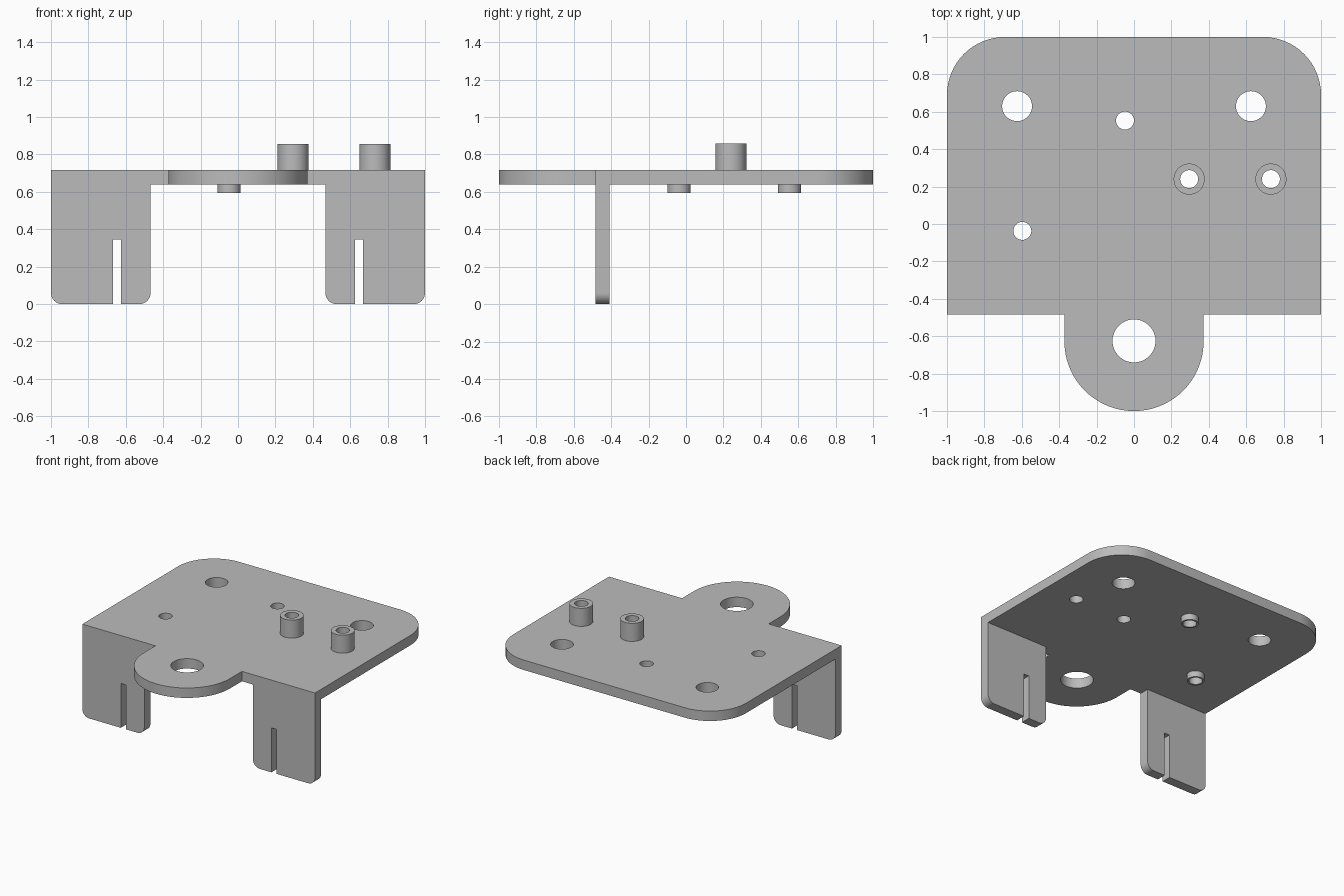
import bpy, bmesh
from math import cos, sin, radians

cube = bpy.data.objects.get("Cube")
if cube:
    bpy.data.objects.remove(cube, do_unlink=True)

grey = bpy.data.materials.new("plain_grey")
grey.use_nodes = True
grey.diffuse_color = (0.5, 0.5, 0.5, 1)
grey.node_tree.nodes["Principled BSDF"].inputs["Base Color"].default_value = (0.5, 0.5, 0.5, 1)


def arc(cx, cy, r, start, end, steps=16):
    angles = [radians(start + (end - start) * i / steps) for i in range(steps + 1)]
    return [(cx + r * cos(a), cy + r * sin(a)) for a in angles]


def circle(cx, cy, r):
    return arc(cx, cy, r, 0, 360, 48)[:-1]


def sheet(name, loops, low, high):
    """Extrude a flat outline with holes between two heights."""
    curve = bpy.data.curves.new(name, "CURVE")
    curve.dimensions = "2D"
    curve.fill_mode = "BOTH"
    curve.extrude = (high - low) / 2
    for loop in loops:
        spline = curve.splines.new("POLY")
        spline.points.add(len(loop) - 1)
        for point, (x, y) in zip(spline.points, loop):
            point.co = (x, y, 0, 1)
        spline.use_cyclic_u = True
    temp = bpy.data.objects.new(name + "_outline", curve)
    bpy.context.collection.objects.link(temp)
    bpy.context.view_layer.update()
    evaluated = temp.evaluated_get(bpy.context.evaluated_depsgraph_get())
    mesh = bpy.data.meshes.new_from_object(evaluated)
    bpy.data.objects.remove(temp, do_unlink=True)

    bm = bmesh.new()
    bm.from_mesh(mesh)
    bmesh.ops.remove_doubles(bm, verts=bm.verts, dist=0.0001)
    bmesh.ops.translate(bm, verts=bm.verts, vec=(0, 0, (low + high) / 2))
    bmesh.ops.recalc_face_normals(bm, faces=bm.faces)
    bm.to_mesh(mesh)
    bm.free()
    mesh.name = name
    mesh.materials.clear()
    mesh.materials.append(grey)
    obj = bpy.data.objects.new(name, mesh)
    bpy.context.collection.objects.link(obj)
    bpy.ops.object.select_all(action="DESELECT")
    obj.select_set(True)
    bpy.context.view_layer.objects.active = obj
    bpy.ops.object.shade_smooth_by_angle(angle=radians(30))
    return obj


BOTTOM, TOP = 0.64, 0.717
FRONT = -0.483
BORE = 0.048
upper_posts = [(0.295, 0.24), (0.732, 0.24)]
lower_posts = [(-0.048, 0.553), (-0.597, -0.037)]

# Mounting plate with rounded back corners and a round front tab
outline = [(-1, FRONT), (-0.372, FRONT)]
outline += arc(0, -0.628, 0.372, 180, 360, 48)
outline += [(0.372, FRONT), (1, FRONT)]
outline += arc(0.69, 0.69, 0.31, 0, 90)
outline += arc(-0.69, 0.69, 0.31, 90, 180)
holes = [circle(0, -0.625, 0.115)]
holes += [circle(side * 0.625, 0.63, 0.08) for side in (-1, 1)]
holes += [circle(x, y, BORE) for x, y in upper_posts + lower_posts]
sheet("mounting_plate", [outline] + holes, BOTTOM, TOP)

# Hollow posts above and below the plate
for i, (x, y) in enumerate(upper_posts):
    sheet(f"upper_post_{i + 1}", [circle(x, y, 0.083), circle(x, y, BORE)], TOP, 0.857)
for i, (x, y) in enumerate(lower_posts):
    sheet(f"lower_post_{i + 1}", [circle(x, y, 0.062), circle(x, y, BORE)], 0.593, BOTTOM)

# Slotted front legs, mirrored left and right
inner, slot_in, slot_out, slot_top, r = 0.467, 0.625, 0.669, 0.345, 0.06
leg = [(inner, BOTTOM)] + arc(inner + r, r, r, 180, 270, 10)
leg += [(slot_in, 0), (slot_in, slot_top), (slot_out, slot_top), (slot_out, 0)]
leg += arc(1 - r, r, r, 270, 360, 10) + [(1, BOTTOM)]
for name, side in (("left_leg", 1), ("right_leg", -1)):
    part = sheet(name, [[(side * x, z) for x, z in leg]], 0.408, -FRONT)
    part.rotation_euler.x = radians(90)
